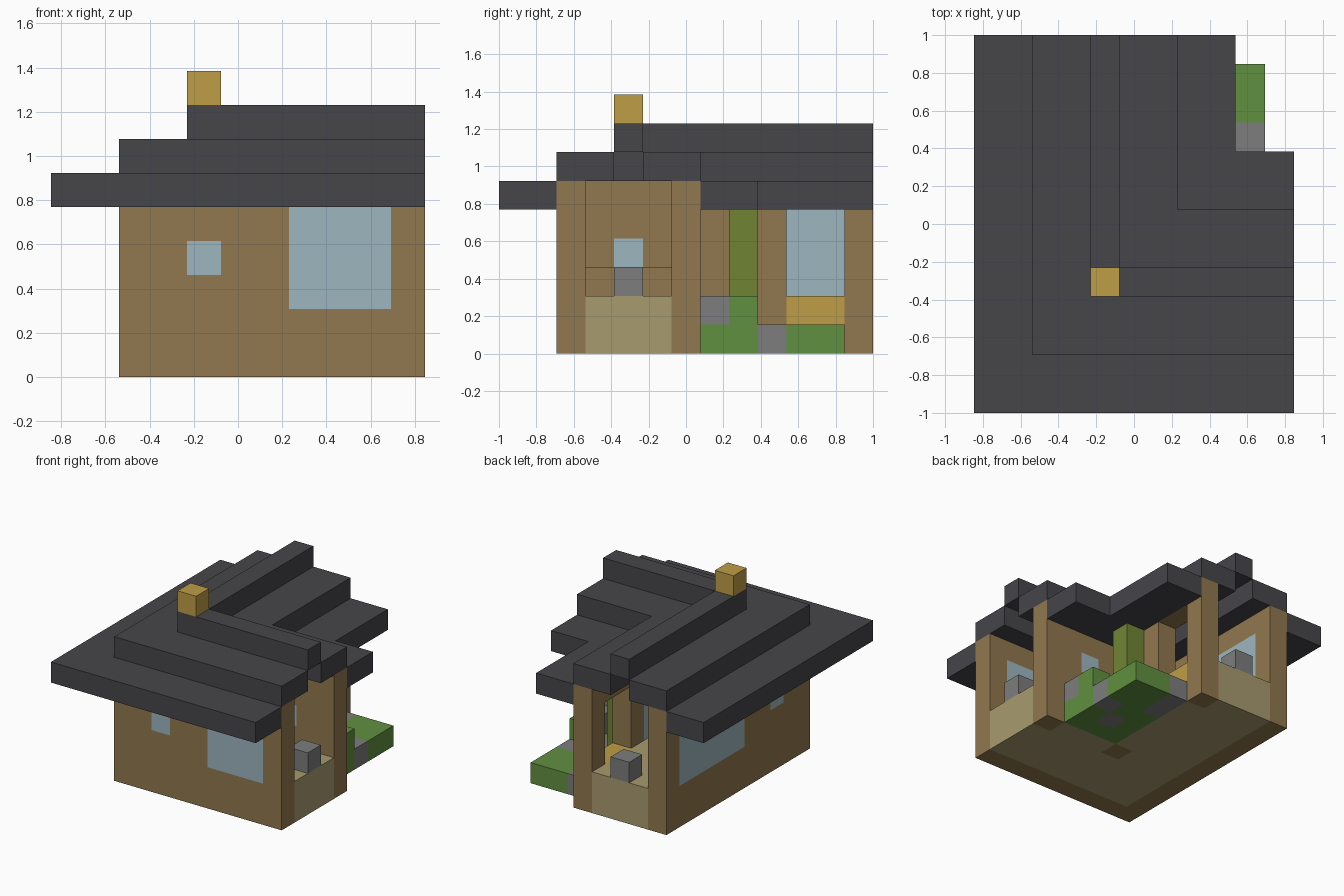
import bpy
import bmesh
from mathutils import Vector

if "Cube" in bpy.data.objects:
    bpy.data.objects.remove(bpy.data.objects["Cube"], do_unlink=True)

# Block grid: width, depth and height in whole blocks
WIDE, DEEP, TALL = 11, 13, 9
END = DEEP
SIZE = 2 / DEEP
cells = {}      # block position -> part name
part_mats = {}  # part name -> material


def linear(c):
    c /= 255
    return c / 12.92 if c <= 0.04045 else ((c + 0.055) / 1.055) ** 2.4


def make_material(name, *rgb):
    mat = bpy.data.materials.new(name)
    color = [linear(c) for c in rgb] + [1]
    mat.use_nodes = True
    mat.diffuse_color = color
    for node in mat.node_tree.nodes:
        if node.type == 'BSDF_PRINCIPLED':
            node.inputs["Base Color"].default_value = color
            node.inputs["Roughness"].default_value = 0.9
    return mat


def block(x, y, z):
    """Blocks filling three start/end ranges, clipped to the grid."""
    return [(i, j, k)
            for i in range(x[0], min(x[1], WIDE))
            for j in range(y[0], min(y[1], DEEP))
            for k in range(z[0], min(z[1], TALL))]


def both_wings(along, across, z):
    """The same run of blocks in each wing, mirrored on the diagonal."""
    return block(along, across, z) + block(across, along, z)


def single(i, j, k):
    return [(i, j, k)]


def post(i, j, low, high):
    return block((i, i + 1), (j, j + 1), (low, high))


def part(name, material, *groups):
    part_mats[name] = material
    for group in groups:
        for cell in group:
            cells[cell] = name


wood = make_material("brown wood", 145, 119, 78)
slate = make_material("dark slate", 70, 70, 74)
glass = make_material("pale blue glass", 158, 182, 191)
plank = make_material("tan planks", 168, 155, 111)
lawn = make_material("grass green", 97, 144, 65)
stone = make_material("grey stone", 125, 125, 126)
brick = make_material("golden brick", 191, 157, 70)
leaf = make_material("olive leaf", 112, 133, 52)

# Outer and inner walls of the two wings
part("outer_walls", wood, both_wings((2, END), (2, 3), (0, 6)))
part("inner_walls", wood, both_wings((6, END), (6, 7), (1, 6)))

# Raised floor
part("floor", plank,
     both_wings((3, END), (3, 6), (0, 2)),
     both_wings((6, END), (6, 7), (0, 1)))

# Corner posts reaching the ground
part("corner_posts", wood,
     post(6, 6, 0, 6), post(10, 6, 0, 6), post(6, 12, 0, 6))

# Doorway cut in the inner wall, with its step
for cell in block((6, 7), (10, 12), (2, 5)):
    cells.pop(cell, None)
part("door_step", brick, block((6, 7), (10, 12), (1, 2)))

# Windows
part("front_large_window", glass, block((7, 10), (2, 3), (2, 5)))
part("side_large_window", glass, block((2, 3), (7, 12), (2, 5)))
part("small_windows", glass,
     single(4, 2, 3), single(2, 4, 3), single(8, 6, 3))
part("door_side_window", glass, post(6, 8, 2, 5))

# Furniture
part("gable_stones", stone, single(10, 4, 2), single(4, 12, 2))
part("bench", wood, block((3, 4), (3, 6), (2, 3)))

# Stepped roof, from the eaves to the ridge
part("roof_eaves", slate,
     both_wings((0, END), (0, 2), (5, 6)),
     both_wings((7, END), (7, 9), (5, 6)))
part("roof_middle", slate,
     both_wings((2, END), (2, 4), (6, 7)),
     both_wings((5, END), (5, 7), (6, 7)))
part("roof_ridge", slate, both_wings((4, END), (4, 5), (7, 8)))
part("chimney", brick, single(4, 4, 8))

# Garden in the corner between the wings
part("lawn", lawn, block((7, 10), (7, 12), (0, 1)))
part("stepping_stones", stone,
     single(9, 9, 0), single(8, 8, 0), post(7, 10, 0, 1), post(7, 11, 0, 1))
part("garden_rock", stone, single(9, 7, 1))
part("hedge", lawn, single(9, 8, 1))
part("vine", leaf, post(7, 8, 1, 5))

# Build each part from the block sides that are exposed
for name, material in part_mats.items():
    bm = bmesh.new()
    for cell, owner in cells.items():
        if owner != name:
            continue
        center = Vector(cell) + Vector((0.5, 0.5, 0.5))
        for axis in range(3):
            for sign in (-1, 1):
                normal = Vector((0, 0, 0))
                normal[axis] = sign
                if tuple(int(c + n) for c, n in zip(cell, normal)) in cells:
                    continue
                u = Vector((0, 0, 0))
                u[(axis + 1) % 3] = 0.5
                v = normal.cross(u)
                mid = center + normal / 2
                corners = (mid - u - v, mid + u - v, mid + u + v, mid - u + v)
                bm.faces.new([bm.verts.new(p) for p in corners])
    bmesh.ops.remove_doubles(bm, verts=bm.verts, dist=0.01)
    for vert in bm.verts:
        vert.co -= Vector((WIDE / 2, DEEP / 2, 0))
        vert.co *= SIZE
    mesh = bpy.data.meshes.new(name)
    bm.to_mesh(mesh)
    bm.free()
    mesh.materials.append(material)
    bpy.context.scene.collection.objects.link(bpy.data.objects.new(name, mesh))
